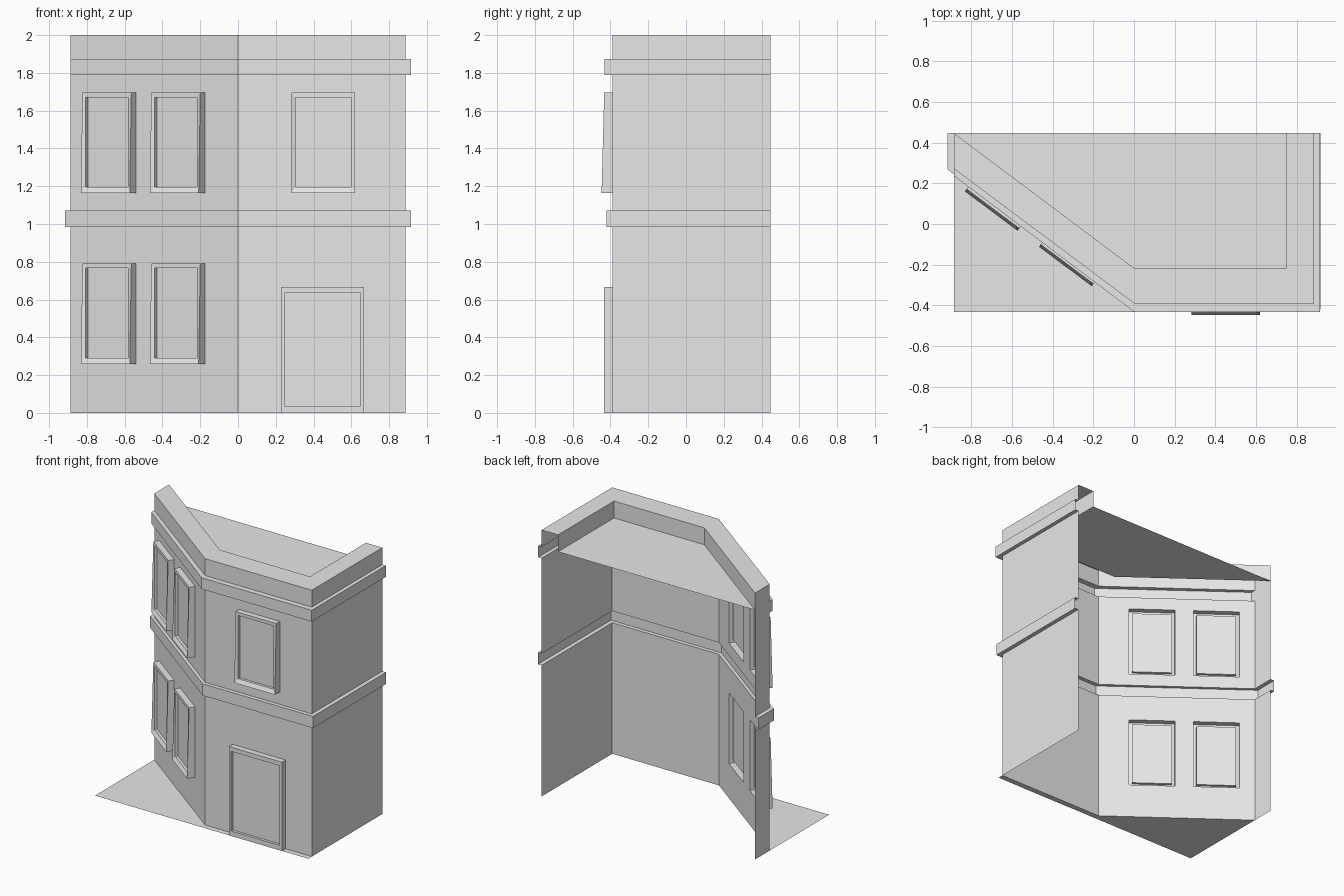
import bpy
import bmesh
from mathutils import Vector

cube = bpy.data.objects.get("Cube")
if cube:
    bpy.data.objects.remove(cube, do_unlink=True)

# One plain colour for everything
grey = bpy.data.materials.new("plain_grey")
grey.use_nodes = True
COLOUR = (0.8, 0.8, 0.8, 1)
grey.diffuse_color = COLOUR
grey.node_tree.nodes["Principled BSDF"].inputs["Base Color"].default_value = COLOUR

# Footprints run from the back of the +x wall round to the back of the -x wall
BACK = 0.447
wall = [(0.886, BACK), (0.886, -0.39), (0, -0.39), (-0.886, 0.272), (-0.886, BACK)]
belt = [(0.917, BACK), (0.917, -0.42), (0, -0.42), (-0.917, 0.268), (-0.917, BACK)]
crown = [(0.915, BACK), (0.915, -0.432), (0, -0.432), (-0.886, 0.237), (-0.886, BACK)]
inner = [(0.75, BACK), (0.75, -0.217), (0, -0.217), (-0.886, BACK)]
BELT_LOW, BELT_HIGH = 0.984, 1.072
CROWN_LOW, CROWN_HIGH, TOP = 1.788, 1.873, 2.0

# Windows on the slanted wall: x ranges at the wall, and z ranges per storey
BAYS = [(-0.174, -0.433), (-0.539, -0.798)]
STOREYS = [(0.26, 0.79), (1.165, 1.695)]


def finish(name, bm):
    bmesh.ops.remove_doubles(bm, verts=bm.verts, dist=0.0001)
    mesh = bpy.data.meshes.new(name)
    bm.to_mesh(mesh)
    bm.free()
    mesh.materials.append(grey)
    obj = bpy.data.objects.new(name, mesh)
    bpy.context.collection.objects.link(obj)
    return obj


def face(bm, points):
    bm.faces.new([bm.verts.new(p) for p in points])


def upright(bm, p, q, low, high):
    face(bm, [(*p, low), (*p, high), (*q, high), (*q, low)])


def storey(bm, path, low, high):
    for p, q in zip(path, path[1:]):
        upright(bm, p, q, low, high)


def ledge(bm, outer, inside, z, up=True):
    for i in range(len(outer) - 1):
        ring = [outer[i], inside[i], inside[i + 1], outer[i + 1]]
        points = [(*p, z) for p in ring]
        face(bm, points[::-1] if up else points)


def pierced_wall(bm, p, q, low, high, hole):
    """Wall with an opening in each bay, built as a grid of cells."""
    p, q = Vector(p), Vector(q)
    cuts = [0] + [x / q.x for bay in BAYS for x in bay] + [1]
    rows = [low, *hole, high]
    for i in range(len(cuts) - 1):
        for j in range(3):
            if not (i % 2 and j == 1):
                upright(bm, p.lerp(q, cuts[i]), p.lerp(q, cuts[i + 1]), rows[j], rows[j + 1])


# Shell: two storeys, the belt and crown mouldings, and the parapet
bm = bmesh.new()
for (low, high), hole in zip([(0, BELT_LOW), (BELT_HIGH, CROWN_LOW)], STOREYS):
    storey(bm, wall[:3], low, high)
    pierced_wall(bm, wall[2], wall[3], low, high, hole)
    storey(bm, wall[3:], low, high)
for path, low, high in [(belt, BELT_LOW, BELT_HIGH), (crown, CROWN_LOW, CROWN_HIGH)]:
    storey(bm, path, low, high)
    ledge(bm, path, wall, low, up=False)
    ledge(bm, path, wall, high)
storey(bm, wall, CROWN_HIGH, TOP)
finish("wall_shell", bm)

# Parapet top and inner face
bm = bmesh.new()
ledge(bm, wall[:3], inner[:3], TOP)
face(bm, [(*p, TOP) for p in (wall[4], wall[3], wall[2], inner[2])])
storey(bm, inner[::-1], CROWN_HIGH, TOP)
finish("parapet", bm)

# Flat roof
bm = bmesh.new()
face(bm, [(*p, CROWN_HIGH) for p in inner[::-1]])
finish("roof", bm)

# Pavement in front of the walls
bm = bmesh.new()
face(bm, [(*p, 0) for p in ((-0.886, -0.432), (0.886, -0.432), wall[1], wall[2], wall[3])])
finish("pavement", bm)


def framed_panel(name, start, end, low, high, borders, depth=0.043, sill=0.0, recess=0.02):
    """Raised frame with a recessed panel; start to end runs left to right from outside."""
    start, end = Vector(start), Vector(end)
    along = (end - start).normalized()
    out = Vector((along.y, -along.x))
    width = (end - start).length
    side, bottom, top = borders

    def ring(s, b, t, d, extra=0.0):
        corners = [(s, low + b, d + extra), (width - s, low + b, d + extra),
                   (width - s, high - t, d), (s, high - t, d)]
        return [(*(start + along * u + out * w), z) for u, z, w in corners]

    rings = [ring(0, 0, 0, 0), ring(0, 0, 0, depth, sill),
             ring(side, bottom, top, depth), ring(side, bottom, top, depth - recess)]
    bm = bmesh.new()
    for a, b in zip(rings, rings[1:]):
        for k in range(4):
            n = (k + 1) % 4
            face(bm, [a[k], a[n], b[n], b[k]])
    face(bm, rings[-1])
    finish(name, bm)


# Windows on the slanted wall
WINDOW = (0.021, 0.031, 0.024)
slant_a, slant_b = Vector(wall[2]), Vector(wall[3])
for floor, (low, high) in zip(("lower", "upper"), STOREYS):
    for place, (right, left) in zip(("inner", "outer"), BAYS):
        framed_panel(f"{floor}_{place}_window",
                     slant_a.lerp(slant_b, left / slant_b.x),
                     slant_a.lerp(slant_b, right / slant_b.x),
                     low, high, WINDOW, sill=0.014)

# Front window and door
framed_panel("front_window", (0.283, -0.39), (0.62, -0.39), *STOREYS[1], WINDOW, sill=0.014)
framed_panel("door", (0.228, -0.39), (0.668, -0.39), 0, 0.667, (0.019, 0.037, 0.032))
